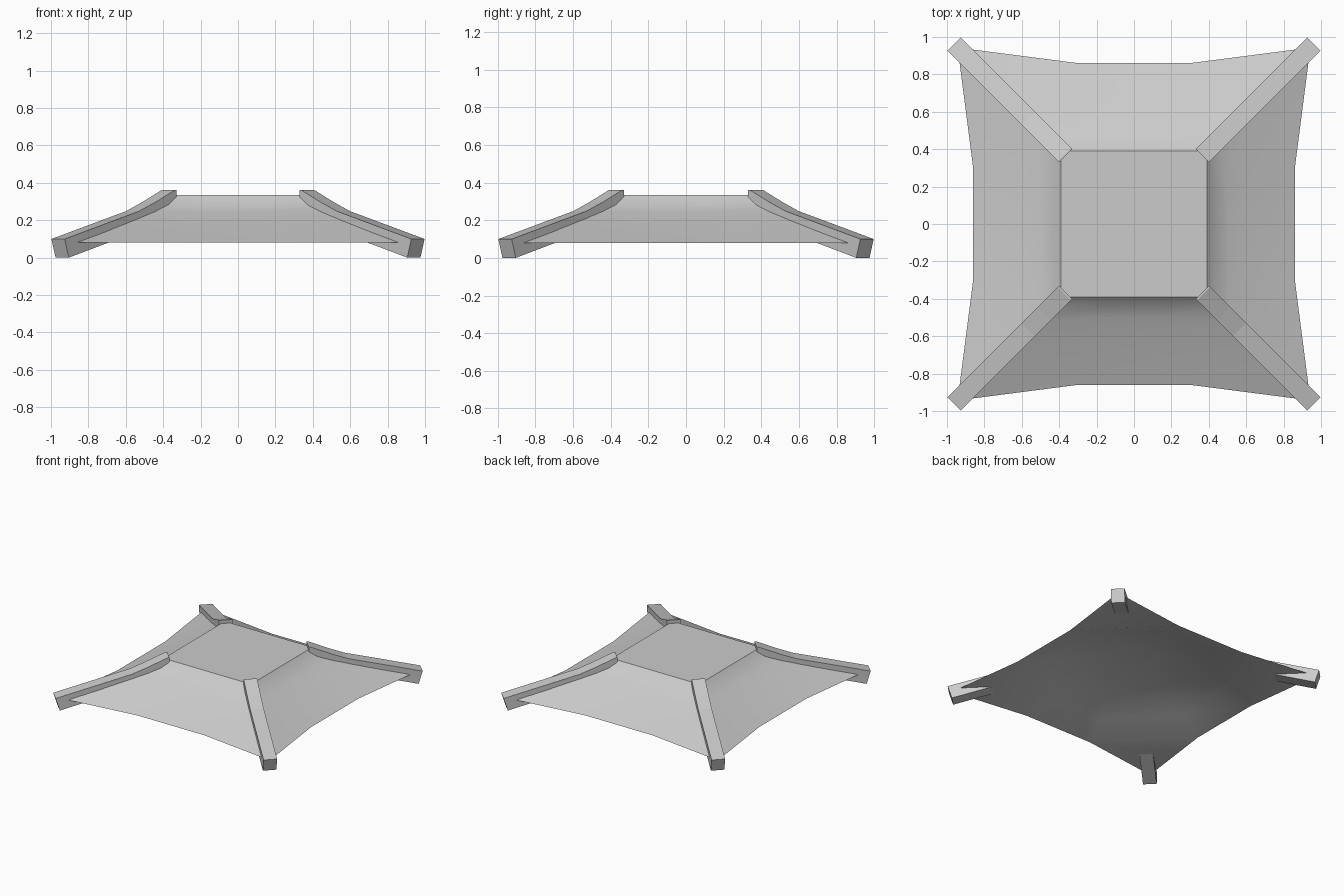
import bpy, bmesh, math
from mathutils import Matrix, Vector

if "Cube" in bpy.data.objects:
    bpy.data.objects.remove(bpy.data.objects["Cube"])


def make_object(name, bm):
    bmesh.ops.recalc_face_normals(bm, faces=bm.faces)
    me = bpy.data.meshes.new(name)
    bm.to_mesh(me)
    bm.free()
    ob = bpy.data.objects.new(name, me)
    bpy.context.collection.objects.link(ob)
    return ob


# Roof shell: rings of 12 points, eaves curved inward at the middle of each side
# (corner half-width, middle half-width, middle point offset, height)
rings = [(0.943, 0.86, 0.30, 0.08),
         (0.775, 0.715, 0.25, 0.143),
         (0.605, 0.575, 0.20, 0.21),
         (0.515, 0.50, 0.17, 0.247),
         (0.445, 0.44, 0.15, 0.282),
         (0.39, 0.39, 0.13, 0.335)]
bm = bmesh.new()
loops = []
for corner, mid, off, z in rings:
    loop = []
    for i in range(4):
        rot = Matrix.Rotation(i * math.pi / 2, 3, 'Z')
        for x, y in ((-corner, -corner), (-off, -mid), (off, -mid)):
            loop.append(bm.verts.new(rot @ Vector((x, y, z))))
    loops.append(loop)
for a, b in zip(loops, loops[1:]):
    for i in range(12):
        j = (i + 1) % 12
        bm.faces.new((a[i], a[j], b[j], b[i]))
bm.faces.new(loops[-1])

# Underside: flat corner triangles around a shallow octagonal dome
eave = loops[0]
for i in range(0, 12, 3):
    bm.faces.new((eave[i - 1], eave[i + 1], eave[i]))
ring = [v for i, v in enumerate(eave) if i % 3]
base = [v.co.copy() for v in ring]
for s, z in ((0.75, 0.15), (0.5, 0.205), (0.25, 0.233)):
    inner = [bm.verts.new((c.x * s, c.y * s, z)) for c in base]
    for i in range(8):
        j = (i + 1) % 8
        bm.faces.new((ring[i], ring[j], inner[j], inner[i]))
    ring = inner
bm.faces.new(ring)
roof = make_object("roof", bm)
bpy.context.view_layer.objects.active = roof
roof.select_set(True)
bpy.ops.object.shade_smooth_by_angle(angle=math.radians(25))
roof.select_set(False)

# Hip beams: side profile (distance along x = y, height) extruded to a width
profile = [(0.962, 0.10), (0.565, 0.248), (0.48, 0.295), (0.372, 0.362),
           (0.365, 0.362), (0.365, 0.265), (0.46, 0.195), (0.545, 0.15),
           (0.94, 0.0)]
half_width = 0.05
for k, name in enumerate(("back_right", "back_left", "front_left", "front_right")):
    bm = bmesh.new()
    rot = Matrix.Rotation(math.radians(45 + 90 * k), 3, 'Z')
    sides = [[bm.verts.new(rot @ Vector((d * math.sqrt(2), s * half_width, z)))
              for d, z in profile] for s in (-1, 1)]
    bm.faces.new(sides[0])
    bm.faces.new(sides[1][::-1])
    n = len(profile)
    for i in range(n):
        j = (i + 1) % n
        bm.faces.new((sides[0][i], sides[1][i], sides[1][j], sides[0][j]))
    make_object("hip_beam_" + name, bm)
